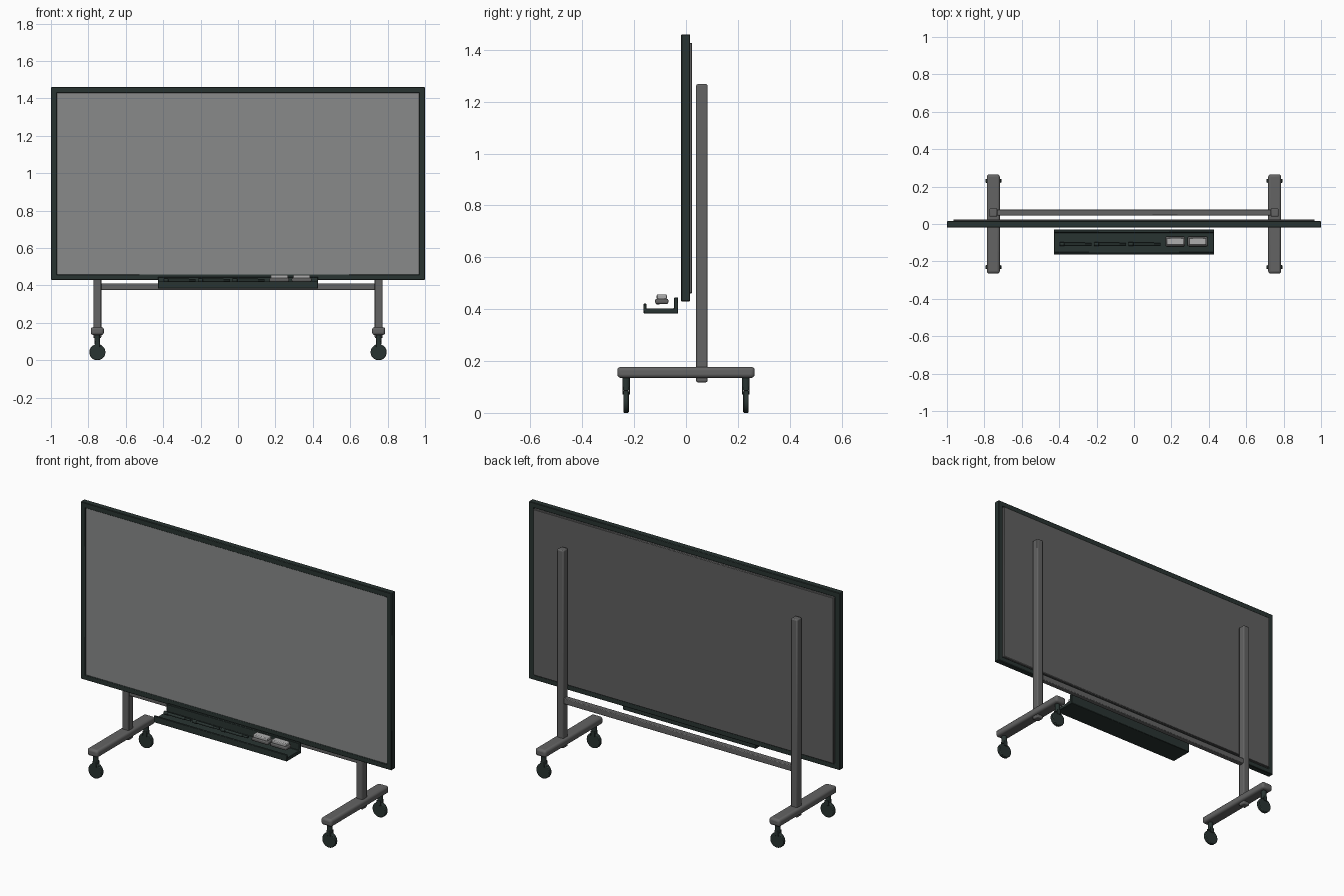
import bpy, bmesh, math
from mathutils import Matrix

if "Cube" in bpy.data.objects:
    bpy.data.objects.remove(bpy.data.objects["Cube"])


def material(name, r, g, b):
    m = bpy.data.materials.new(name)
    m.diffuse_color = (r, g, b, 1)
    m.use_nodes = True
    m.node_tree.nodes["Principled BSDF"].inputs["Base Color"].default_value = m.diffuse_color
    return m


CHARCOAL = material("charcoal green", 0.022, 0.034, 0.031)
STEEL = material("grey steel", 0.125, 0.125, 0.125)
BACK = material("back grey", 0.115, 0.115, 0.115)
BOARD = material("board grey", 0.25, 0.255, 0.255)
FELT = material("eraser grey", 0.42, 0.42, 0.42)


def finish(bm, name, mat, bevel=0.0, segments=2, smooth=True):
    me = bpy.data.meshes.new(name)
    bm.to_mesh(me)
    bm.free()
    ob = bpy.data.objects.new(name, me)
    bpy.context.collection.objects.link(ob)
    me.materials.append(mat)
    if bevel:
        mod = ob.modifiers.new("bevel", 'BEVEL')
        mod.width, mod.segments = bevel, segments
        mod.limit_method = 'ANGLE'
    if smooth:
        bpy.context.view_layer.objects.active = ob
        ob.select_set(True)
        bpy.ops.object.shade_smooth_by_angle(angle=math.radians(35))
        ob.select_set(False)
    return ob


def box(name, mat, x, y, z, bevel=0.0, segments=2):
    """Box from (min, max) ranges."""
    bm = bmesh.new()
    size = [r[1] - r[0] for r in (x, y, z)]
    mid = [(r[1] + r[0]) / 2 for r in (x, y, z)]
    bmesh.ops.create_cube(bm, size=1, matrix=Matrix.Translation(mid) @ Matrix.Diagonal((*size, 1)))
    return finish(bm, name, mat, bevel, segments)


def rod(name, mat, centre, radius, length, axis, sides=24, bevel=0.0):
    bm = bmesh.new()
    turn = {'X': Matrix.Rotation(math.pi / 2, 4, 'Y'),
            'Y': Matrix.Rotation(math.pi / 2, 4, 'X'), 'Z': Matrix()}[axis]
    bmesh.ops.create_cone(bm, cap_ends=True, segments=sides, radius1=radius, radius2=radius,
                          depth=length, matrix=Matrix.Translation(centre) @ turn)
    return finish(bm, name, mat, bevel)


# Board: picture-frame border, writing surface and back sheet
bm = bmesh.new()
rings = []
for y in (-0.019, 0.016):
    for hx, z0, z1 in ((1.0, 0.43, 1.46), (0.968, 0.459, 1.429)):
        rings.append([bm.verts.new((px, y, pz)) for px, pz in
                      ((-hx, z0), (hx, z0), (hx, z1), (-hx, z1))])
fo, fi, bo, bi = rings
for i in range(4):
    j = (i + 1) % 4
    for a, b in ((fo, fi), (fi, bi), (bi, bo), (bo, fo)):
        bm.faces.new((a[i], a[j], b[j], b[i]))
bmesh.ops.recalc_face_normals(bm, faces=bm.faces)
finish(bm, "board_frame", CHARCOAL, 0.003, 1)
box("writing_surface", BOARD, (-0.969, 0.969), (-0.014, 0.004), (0.458, 1.43))
box("back_sheet", BACK, (-0.966, 0.966), (0.004, 0.024), (0.461, 1.427), 0.003, 1)

# Stand: posts, feet and crossbar
box("crossbar", STEEL, (-0.75, 0.75), (0.046, 0.078), (0.376, 0.41), 0.004)
for s in (-1, 1):
    x = s * 0.752
    box("post", STEEL, (x - 0.021, x + 0.021), (0.039, 0.083), (0.118, 1.268), 0.006)
    box("foot", STEEL, (x - 0.035, x + 0.035), (-0.265, 0.265), (0.135, 0.177), 0.013, 3)
    # Casters with the axle running front to back
    for y in (-0.231, 0.231):
        rod("caster_wheel", CHARCOAL, (x, y, 0.043), 0.043, 0.021, 'Y', 32, 0.004)
        rod("caster_stem", CHARCOAL, (x, y, 0.112), 0.0145, 0.05, 'Z', 20)
        for d in (-1, 1):
            yy = y + d * 0.0125
            box("caster_fork", CHARCOAL, (x - 0.013, x + 0.013),
                (yy - 0.002, yy + 0.002), (0.07, 0.1), 0.001, 1)

# Pen tray: extruded U profile
profile = [(-0.163, 0.384), (-0.03, 0.384), (-0.03, 0.445), (-0.046, 0.445),
           (-0.046, 0.403), (-0.153, 0.403), (-0.153, 0.422), (-0.163, 0.422)]
bm = bmesh.new()
face = bm.faces.new([bm.verts.new((-0.428, y, z)) for y, z in profile])
out = bmesh.ops.extrude_face_region(bm, geom=[face])
bmesh.ops.translate(bm, vec=(0.856, 0, 0),
                    verts=[v for v in out["geom"] if isinstance(v, bmesh.types.BMVert)])
bmesh.ops.recalc_face_normals(bm, faces=bm.faces)
finish(bm, "pen_tray", CHARCOAL, 0.002, 1)

# Markers with caps
for i in range(3):
    x = -0.397 + i * 0.184
    rod("marker_tip", CHARCOAL, (x + 0.085, -0.108, 0.428), 0.006, 0.17, 'X', 16)
    rod("marker_body", CHARCOAL, (x + 0.075, -0.108, 0.428), 0.008, 0.12, 'X', 16)
    rod("marker_cap", CHARCOAL, (x + 0.012, -0.108, 0.428), 0.0105, 0.026, 'X', 16, 0.002)

# Erasers: dark holder with a pale pad
for x in (0.221, 0.34):
    box("eraser_holder", STEEL, (x - 0.053, x + 0.053), (-0.119, -0.068), (0.42, 0.44), 0.006)
    box("eraser_pad", FELT, (x - 0.046, x + 0.046), (-0.113, -0.074), (0.438, 0.457), 0.004)
